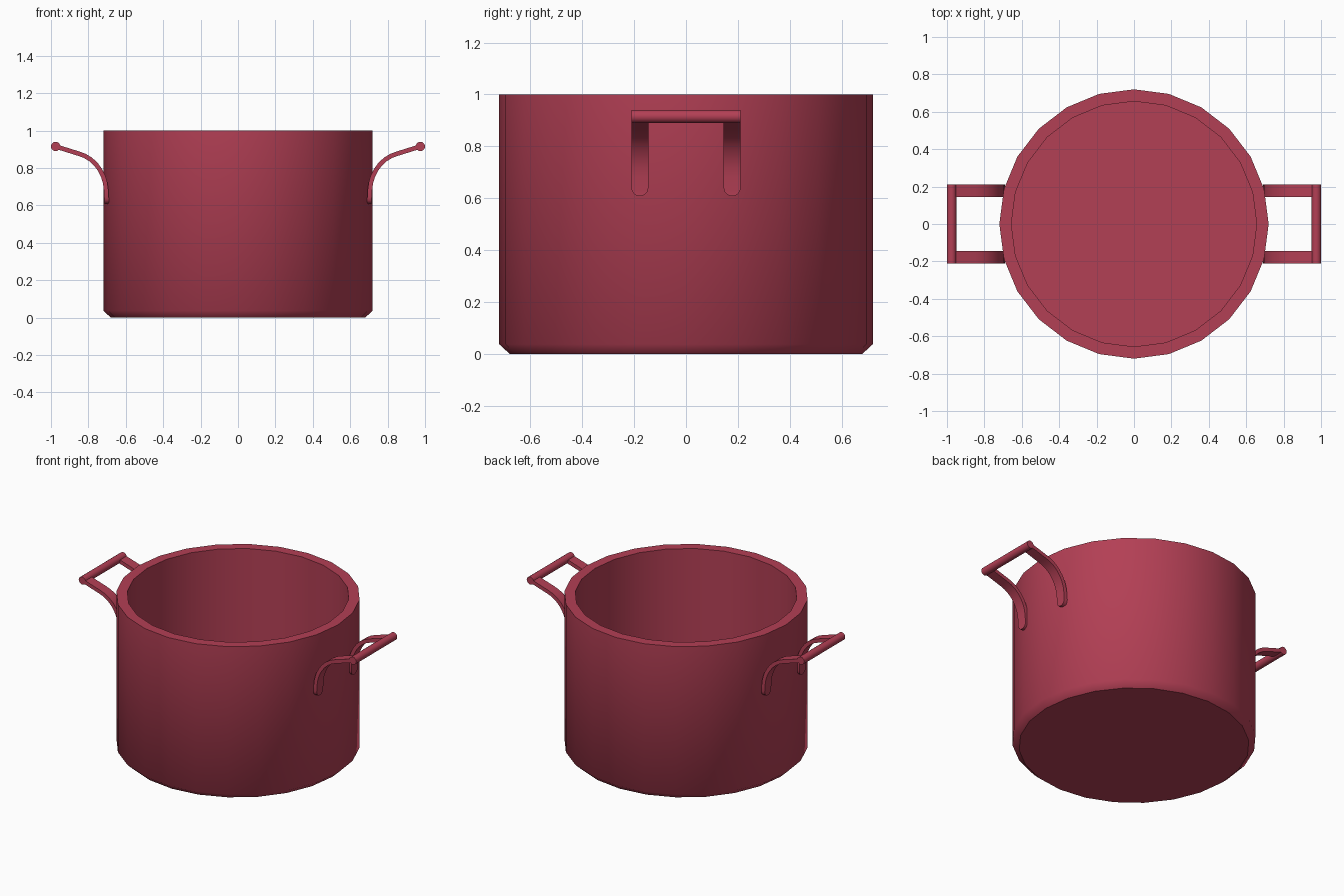
import bpy, bmesh, math
from mathutils import Vector

if "Cube" in bpy.data.objects:
    bpy.data.objects.remove(bpy.data.objects["Cube"])

mat = bpy.data.materials.new("red_enamel")
mat.diffuse_color = (0.45, 0.05, 0.09, 1)
mat.use_nodes = True
mat.node_tree.nodes["Principled BSDF"].inputs["Base Color"].default_value = mat.diffuse_color


def finish(name, bm, angle):
    bmesh.ops.recalc_face_normals(bm, faces=bm.faces)
    me = bpy.data.meshes.new(name)
    bm.to_mesh(me)
    bm.free()
    me.materials.append(mat)
    ob = bpy.data.objects.new(name, me)
    bpy.context.collection.objects.link(ob)
    bpy.ops.object.select_all(action='DESELECT')
    ob.select_set(True)
    bpy.context.view_layer.objects.active = ob
    bpy.ops.object.shade_smooth_by_angle(angle=math.radians(angle))
    for p in me.polygons:          # keep caps flat
        if len(p.vertices) > 4:
            p.use_smooth = False
    return ob


def skin(bm, sections):
    """Bridge a list of closed point loops and cap both ends."""
    rings = [[bm.verts.new(p) for p in s] for s in sections]
    n = len(rings[0])
    for a, b in zip(rings, rings[1:]):
        for i in range(n):
            j = (i + 1) % n
            bm.faces.new((a[i], a[j], b[j], b[i]))
    bm.faces.new(rings[0])
    bm.faces.new(rings[-1])


def circle(r, n):
    return [(r * math.cos(2 * math.pi * i / n), r * math.sin(2 * math.pi * i / n))
            for i in range(n)]


# Pot body: 24-sided hollow lathe with a chamfered base
profile = [(0.68, 0), (0.72, 0.037), (0.72, 1.0), (0.656, 1.0), (0.656, 0.05)]
bm = bmesh.new()
skin(bm, [[(x, y, z) for x, y in circle(r, 24)] for r, z in profile])
finish("pot_body", bm, 50)

# Strap centre line in x, z, leaving the wall and curving outwards
path = [Vector(p) for p in [(0.703, 0.641), (0.705, 0.68), (0.710, 0.72), (0.721, 0.756),
                            (0.738, 0.79), (0.760, 0.82), (0.787, 0.845), (0.818, 0.864),
                            (0.850, 0.876), (0.975, 0.915)]]
HALF_W, HALF_T = 0.033, 0.012


def strap_sections(y):
    # rounded lower tip, then full width along the path
    tip = [(Vector((0.702, 0.641 - HALF_W * math.cos(a))), HALF_W * math.sin(a))
           for a in (math.radians(d) for d in (8, 25, 45, 65))]
    pts = tip + [(p, HALF_W) for p in path]
    out = []
    for i, (p, w) in enumerate(pts):
        d = (pts[min(i + 1, len(pts) - 1)][0] - pts[max(i - 1, 0)][0]).normalized()
        nrm = Vector((d.y, -d.x)) * HALF_T
        out.append([((p + nrm * s).x, y + w * t, (p + nrm * s).y)
                    for s, t in ((1, -1), (1, 1), (-1, 1), (-1, -1))])
    return out


# Handles: two straps and a round grip bar on each side
for side, sx in (("right", 1), ("left", -1)):
    bm = bmesh.new()
    for y in (-0.178, 0.178):
        skin(bm, strap_sections(y))
    bmesh.ops.scale(bm, vec=(sx, 1, 1), verts=bm.verts)
    finish(side + "_handle_straps", bm, 35)

    bm = bmesh.new()
    skin(bm, [[(sx * (0.975 + u), y, 0.915 + v) for u, v in circle(0.025, 16)]
              for y in (-0.211, 0.211)])
    finish(side + "_grip_bar", bm, 35)
